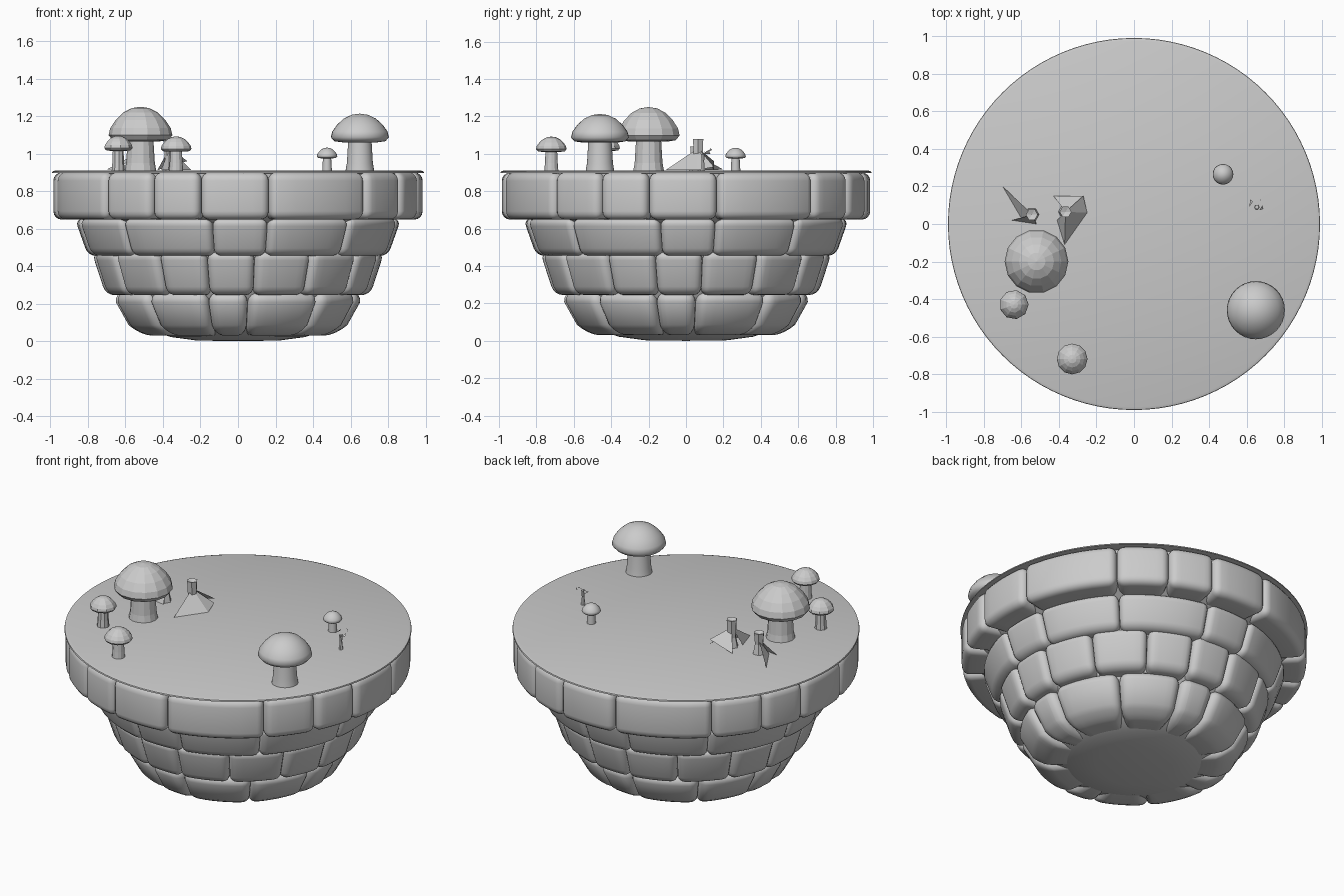
import bpy, bmesh, math
from mathutils import Vector

if "Cube" in bpy.data.objects:
    bpy.data.objects.remove(bpy.data.objects["Cube"])


def finish(name, bm, smooth=True, angle=40):
    bmesh.ops.recalc_face_normals(bm, faces=bm.faces)
    me = bpy.data.meshes.new(name)
    bm.to_mesh(me)
    bm.free()
    ob = bpy.data.objects.new(name, me)
    bpy.context.collection.objects.link(ob)
    if smooth:
        bpy.ops.object.select_all(action='DESELECT')
        ob.select_set(True)
        bpy.context.view_layer.objects.active = ob
        bpy.ops.object.shade_smooth_by_angle(angle=math.radians(angle))
    return ob


def lathe(name, prof, sides, loc=(0, 0, 0), smooth=True, angle=40):
    bm = bmesh.new()
    vs = [bm.verts.new((r, 0, z)) for r, z in prof]
    es = [bm.edges.new(p) for p in zip(vs, vs[1:])]
    bmesh.ops.spin(bm, geom=vs + es, cent=(0, 0, 0), axis=(0, 0, 1),
                   angle=math.tau, steps=sides)
    bmesh.ops.remove_doubles(bm, verts=bm.verts, dist=1e-4)
    bmesh.ops.translate(bm, verts=bm.verts, vec=loc)
    return finish(name, bm, smooth, angle)


def interp(pts, z):
    # radius at height z along a (z, r) curve
    for (z0, r0), (z1, r1) in zip(pts, pts[1:]):
        if z <= z1:
            return r0 + (r1 - r0) * max(0, z - z0) / (z1 - z0)
    return pts[-1][1]


def stone(bm_all, a0, a1, z0, z1, curve, bevel):
    # rounded box, laid out flat and then bent around the bowl
    bm = bmesh.new()
    bmesh.ops.create_cube(bm, size=1)
    rm = interp(curve, (z0 + z1) / 2)
    w, h, d = rm * math.radians(a1 - a0), z1 - z0, 0.25
    for v in bm.verts:
        v.co = Vector((v.co.x * w, (v.co.y + .5) * d, z0 + (v.co.z + .5) * h))
    bmesh.ops.bevel(bm, geom=list(bm.edges), offset=bevel, segments=4,
                    profile=0.5, affect='EDGES')
    cuts = [(x, 0) for x in (-.25, -.12, 0, .12, .25)]
    for x, _ in cuts:
        bmesh.ops.bisect_plane(bm, geom=bm.verts[:] + bm.edges[:] + bm.faces[:],
                               plane_co=(x * w, 0, 0), plane_no=(1, 0, 0))
    mid = math.radians((a0 + a1) / 2)
    for v in bm.verts:
        a = mid + v.co.x / rm
        r = interp(curve, v.co.z) - v.co.y
        v.co = Vector((r * math.sin(a), -r * math.cos(a), v.co.z))
    tmp = bpy.data.meshes.new("tmp")
    bm.to_mesh(tmp)
    bm.free()
    bm_all.from_mesh(tmp)
    bpy.data.meshes.remove(tmp)


# Four courses of stones; the joint pattern repeats every quarter turn
courses = [
    ("top_course", .648, .9, [(.648, .985), (.9, .985)], .045, [-46, -28, -12, 10, 44]),
    ("second_course", .455, .652, [(.455, .80), (.652, .87)], .04, [-46, -9.5, 11, 44]),
    ("third_course", .245, .475, [(.245, .705), (.475, .78)], .045, [-34, -13, 7, 31, 56]),
    ("bottom_course", .03, .262, [(.03, .52), (.1, .60), (.2, .65), (.262, .66)], .055,
     [-48, -15, 5, 42]),
]
for name, z0, z1, curve, bev, joints in courses:
    bm = bmesh.new()
    for q in range(4):
        for a0, a1 in zip(joints, joints[1:]):
            stone(bm, a0 + 90 * q, a1 + 90 * q, z0, z1, curve, bev)
    finish(name, bm, True, 50)

# Core behind the joints, with the flattened underside
lathe("bowl_core", [(0, 0), (.22, .003), (.36, .022), (.48, .065), (.55, .12), (.59, .22),
                    (.66, .3), (.71, .44), (.77, .5), (.81, .63), (.91, .69), (.93, .895),
                    (0, .895)], 64)

# Thin ground disc
lathe("ground_disc", [(0, .91), (.975, .91), (.99, .905), (.992, .897), (.93, .895),
                      (0, .895)], 96, angle=30)


def mushroom(name, x, y, r, z_cap, z_top, rs, sides, smooth):
    h = z_top - z_cap
    cap = [(0, z_cap + .02 * h), (.6 * r, z_cap), (.88 * r, z_cap + .04 * h),
           (r, z_cap + .18 * h), (.95 * r, z_cap + .38 * h), (.78 * r, z_cap + .62 * h),
           (.55 * r, z_cap + .83 * h), (.28 * r, z_cap + .96 * h), (0, z_top)]
    lathe(name + "_cap", cap, sides, (x, y, 0), smooth, 60)
    stem = [(rs, .905), (.9 * rs, .95), (.8 * rs, z_cap + .02), (0, z_cap + .02)]
    lathe(name + "_stem", stem, sides, (x, y, 0), smooth, 60)


mushroom("left_mushroom", -.52, -.20, .17, 1.065, 1.25, .085, 14, False)
mushroom("right_mushroom", .65, -.46, .155, 1.06, 1.213, .077, 32, True)
mushroom("small_mushroom_a", -.64, -.43, .078, 1.015, 1.095, .036, 9, False)
mushroom("small_mushroom_b", -.33, -.72, .082, 1.01, 1.092, .038, 12, False)
mushroom("tiny_mushroom", .475, .265, .055, .975, 1.032, .026, 20, True)


# Broken stems and their torn shards
def shards(name, tris):
    bm = bmesh.new()
    for t in tris:
        bm.faces.new([bm.verts.new(p) for p in t])
    finish(name, bm, False)


for i, (x, y, zt) in enumerate([(-.545, .05, 1.04), (-.365, .065, 1.08)]):
    lathe("broken_stem_%d" % i, [(.04, .905), (.026, .97), (.032, zt), (0, zt - .01)],
          6, (x, y, 0), False)
p, q = (-.54, .05, 1.0), (-.365, .065, 1.03)
shards("torn_shards", [
    (p, (-.70, .20, .915), (-.60, .03, .912)),
    (p, (-.65, .02, .912), (-.52, .0, .912)),
    (q, (-.27, .15, .96), (-.43, .15, .912)),
    (q, (-.25, .06, .912), (-.27, .15, .93)),
    (q, (-.25, .06, .912), (-.37, -.11, .912)),
    (q, (-.37, -.11, .912), (-.41, .02, .912)),
])
lathe("thin_broken_stem", [(.014, .905), (.008, .96), (.012, 1.0), (0, 1.0)],
      6, (.655, .09, 0), False)
shards("cap_slivers", [
    ((.62, .13, 1.0), (.615, .09, 1.0), (.635, .12, 1.02)),
    ((.66, .14, 1.02), (.685, .12, 1.01), (.67, .13, 1.03)),
    ((.69, .08, 1.0), (.67, .075, 1.0), (.685, .1, 1.015)),
])
